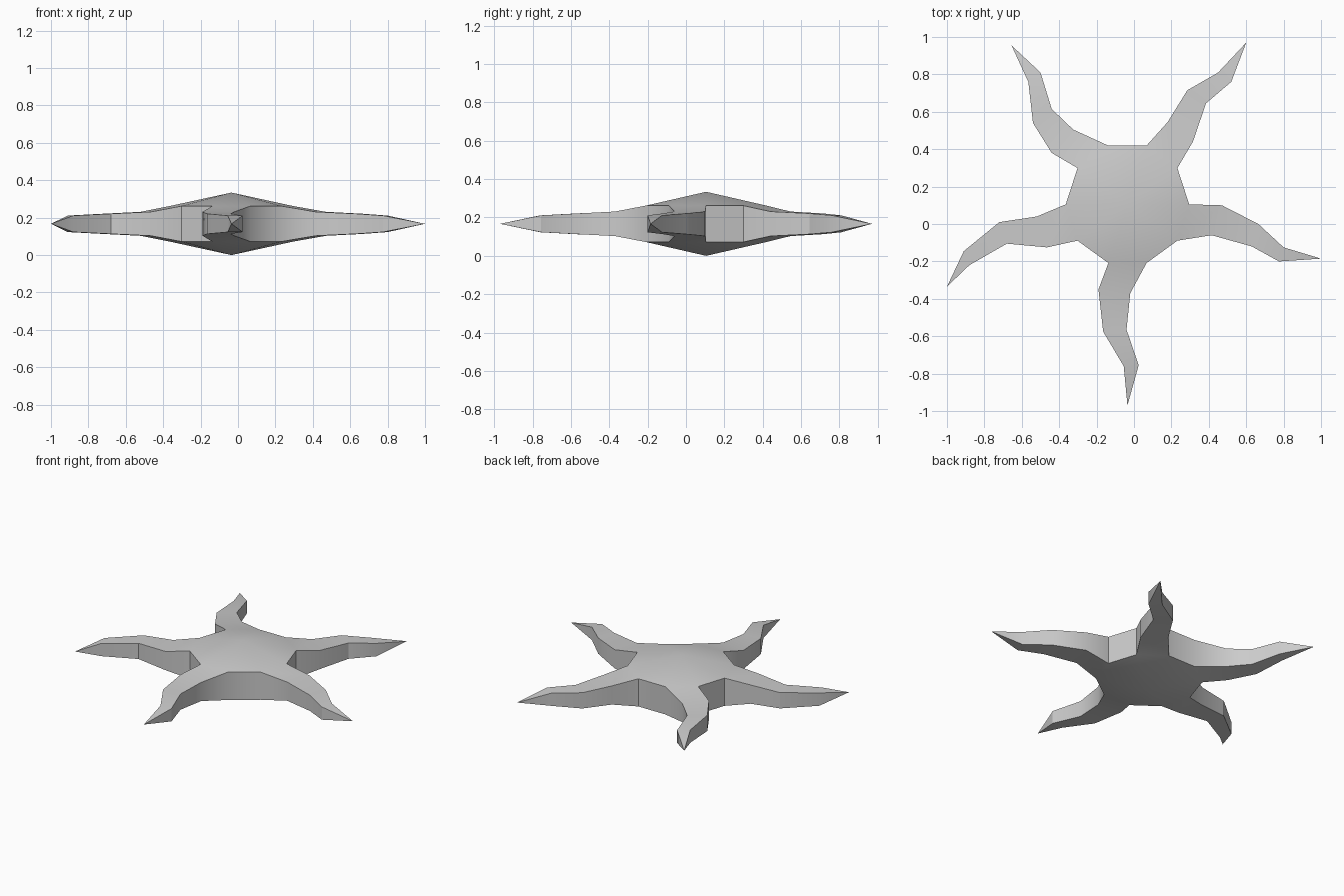
import bpy, bmesh, math

if "Cube" in bpy.data.objects:
    bpy.data.objects.remove(bpy.data.objects["Cube"])

CX, CY, MID = -0.035, 0.105, 0.167     # body centre and mid height
HALF = [0.095, 0.064, 0.054, 0.044]    # half thickness at body rim and along each arm

# Each arm: rim corner it starts from (counter-clockwise), then left/right
# edge pairs going outwards (left = clockwise side), then the tip
ARMS = [
    (9, [(0.415, -0.06, 0.47, 0.10), (0.63, -0.12, 0.665, 0.0), (0.775, -0.20, 0.80, -0.125)], (1.0, -0.185)),
    (1, [(0.315, 0.44, 0.18, 0.545), (0.385, 0.645, 0.285, 0.715), (0.52, 0.76, 0.45, 0.81)], (0.60, 0.97)),
    (3, [(-0.325, 0.505, -0.44, 0.38), (-0.44, 0.615, -0.54, 0.54), (-0.50, 0.81, -0.565, 0.76)], (-0.655, 0.955)),
    (5, [(-0.52, 0.04, -0.465, -0.125), (-0.72, 0.01, -0.68, -0.105), (-0.91, -0.145, -0.88, -0.22)], (-1.0, -0.335)),
    (7, [(-0.19, -0.35, -0.02, -0.37), (-0.165, -0.575, -0.04, -0.565), (-0.055, -0.76, 0.025, -0.755)], (-0.035, -0.97)),
]

bm = bmesh.new()


def column(x, y, h):
    """Top and bottom vertex at one outline point."""
    return bm.verts.new((x, y, MID + h)), bm.verts.new((x, y, MID - h))


# Central ten-sided body, peaked above and below
peak = column(CX, CY, MID)
rim = [column(CX + 0.33 * math.cos(math.radians(36 * k)),
              CY + 0.33 * math.sin(math.radians(36 * k)), HALF[0]) for k in range(10)]
for k in range(10):
    a, b = rim[k], rim[(k + 1) % 10]
    bm.faces.new((peak[0], a[0], b[0]))
    bm.faces.new((peak[1], b[1], a[1]))
    if k % 2 == 0:                     # wall between two arms
        bm.faces.new((a[0], a[1], b[1], b[0]))

# Five tapering, bent arms
for k, rungs, tip in ARMS:
    a, b = rim[k], rim[(k + 1) % 10]
    for (ax, ay, bx, by), h in zip(rungs, HALF[1:]):
        c, d = column(ax, ay, h), column(bx, by, h)
        bm.faces.new((a[0], c[0], d[0], b[0]))
        bm.faces.new((a[1], b[1], d[1], c[1]))
        bm.faces.new((a[0], a[1], c[1], c[0]))
        bm.faces.new((b[0], d[0], d[1], b[1]))
        a, b = c, d
    t = bm.verts.new((*tip, MID))
    ring = [a[0], a[1], b[1], b[0]]
    for i in range(4):
        bm.faces.new((ring[i], ring[(i + 1) % 4], t))

bmesh.ops.recalc_face_normals(bm, faces=bm.faces)
mesh = bpy.data.meshes.new("starfish")
bm.to_mesh(mesh)
bm.free()
star = bpy.data.objects.new("starfish", mesh)
bpy.context.collection.objects.link(star)

# Soft top and bottom, crisp outline edges
bpy.context.view_layer.objects.active = star
star.select_set(True)
bpy.ops.object.shade_smooth_by_angle(angle=math.radians(30))
